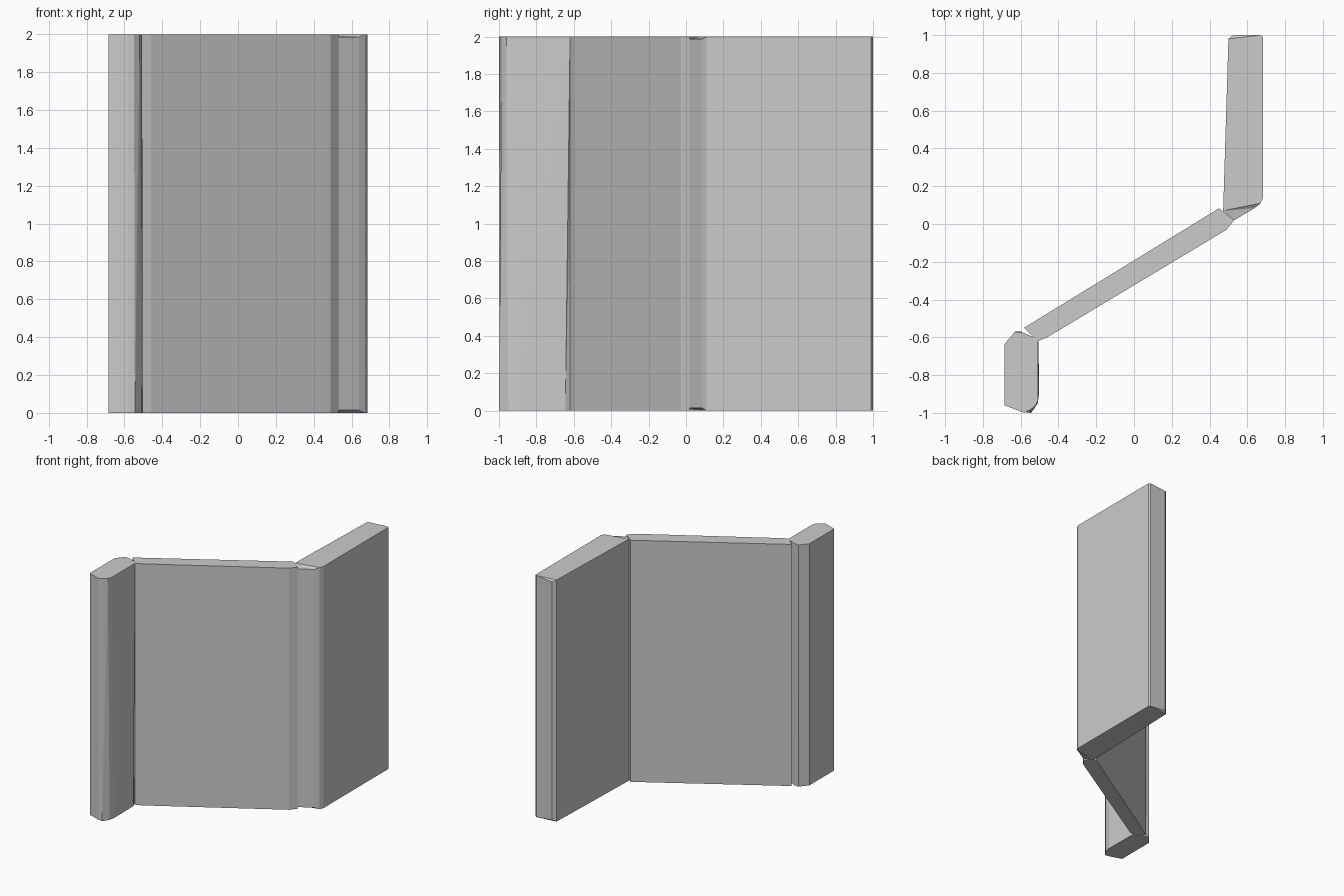
import bpy, bmesh

if "Cube" in bpy.data.objects:
    bpy.data.objects.remove(bpy.data.objects["Cube"])

HEIGHT = 2.0


def panel(name, bottom, top=None, sunk=(), cuts=(), drop=0.014):
    """Loft between two counter-clockwise floor outlines.
    sunk: corners pulled in slightly at both ends; cuts: cap creases."""
    top = top or bottom
    n = len(bottom)
    bm = bmesh.new()

    def inset(i):
        return drop if i in sunk else 0.0

    low = [bm.verts.new((x, y, inset(i))) for i, (x, y) in enumerate(bottom)]
    high = [bm.verts.new((x, y, HEIGHT - inset(i))) for i, (x, y) in enumerate(top)]
    for i in range(n):
        j = (i + 1) % n
        bm.faces.new((low[i], low[j], high[j], high[i]))
    bm.faces.new(low[::-1])
    bm.faces.new(high)
    for ring in (low, high):
        for a, b in cuts:
            bmesh.ops.connect_verts(bm, verts=[ring[a], ring[b]])
    # Split only twisted quads so every facet stays flat
    bmesh.ops.connect_verts_nonplanar(bm, angle_limit=0.001, faces=bm.faces[:])
    bmesh.ops.recalc_face_normals(bm, faces=bm.faces[:])
    mesh = bpy.data.meshes.new(name)
    bm.to_mesh(mesh)
    bm.free()
    obj = bpy.data.objects.new(name, mesh)
    bpy.context.collection.objects.link(obj)
    return obj


# Long side wall, with bevelled ends
panel("long_wall",
      [(0.50, 0.98), (0.472, 0.07), (0.53, 0.02), (0.64, 0.085), (0.67, 0.11),
       (0.683, 0.14), (0.683, 0.99), (0.67, 1.0), (0.525, 1.0)],
      sunk=(2, 3, 8), cuts=((1, 4), (0, 7)))

# Diagonal middle wall
panel("diagonal_wall",
      [(-0.583, -0.55), (-0.51, -0.62), (-0.46, -0.60), (0.49, -0.03),
       (0.53, 0.02), (0.45, 0.083)])

# Short post, slightly twisted between base and top
panel("short_post",
      [(-0.685, -0.635), (-0.685, -0.96), (-0.58, -0.995), (-0.545, -1.0),
       (-0.51, -0.95), (-0.503, -0.90), (-0.505, -0.645), (-0.53, -0.60),
       (-0.60, -0.57), (-0.63, -0.57)],
      [(-0.685, -0.635), (-0.685, -0.96), (-0.58, -1.0), (-0.55, -0.985),
       (-0.52, -0.96), (-0.507, -0.93), (-0.507, -0.62), (-0.53, -0.60),
       (-0.59, -0.575), (-0.63, -0.57)])
